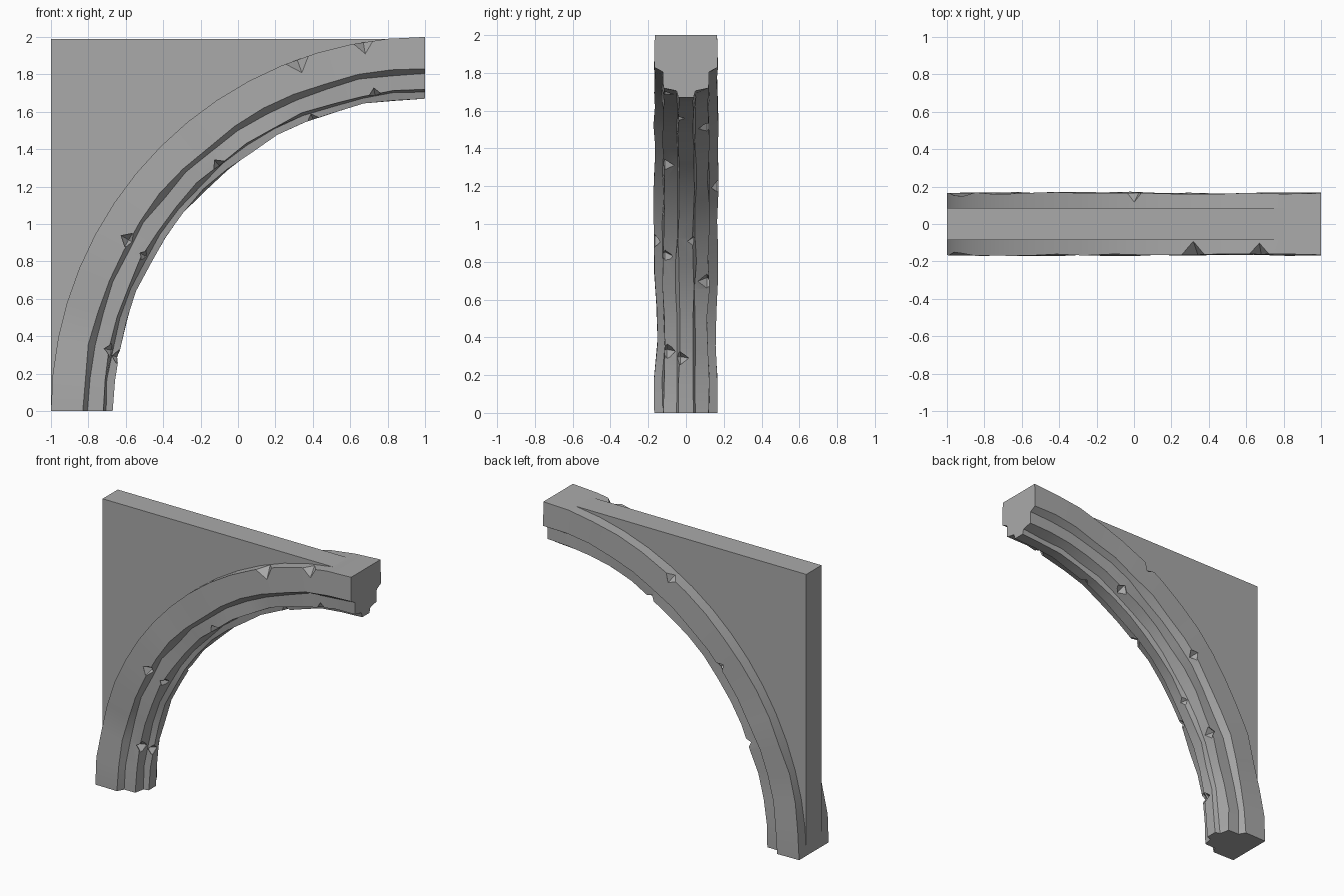
import bpy, bmesh, math, random
from mathutils import Vector

random.seed(4)
cube = bpy.data.objects.get("Cube")
if cube:
    bpy.data.objects.remove(cube, do_unlink=True)

stone = bpy.data.materials.new("grey stone")
stone.use_nodes = True
GREY = (0.4, 0.4, 0.4, 1)
stone.diffuse_color = GREY
stone.node_tree.nodes["Principled BSDF"].inputs["Base Color"].default_value = GREY


def arc_point(deg, r, y):
    """Point on the quarter arc: 0 is the foot, 90 the crown."""
    a = math.radians(deg)
    return Vector((1 - r * math.cos(a), y, r * math.sin(a)))


def make_object(name, bm):
    bmesh.ops.recalc_face_normals(bm, faces=bm.faces)
    mesh = bpy.data.meshes.new(name)
    bm.to_mesh(mesh)
    bm.free()
    mesh.materials.append(stone)
    ob = bpy.data.objects.new(name, mesh)
    bpy.context.collection.objects.link(ob)
    return ob


def select_only(ob):
    bpy.ops.object.select_all(action='DESELECT')
    ob.select_set(True)
    bpy.context.view_layer.objects.active = ob


# Moulded rib: stepped profile (radius, half width) swept along the arc
half = [(2.0, 0.165), (1.83, 0.168), (1.805, 0.122), (1.72, 0.12), (1.705, 0.05), (1.67, 0.04)]
profile = [(r, -w) for r, w in half] + [(r, w) for r, w in reversed(half)]
SEGMENTS = 16
bm = bmesh.new()
rings = []
for i in range(SEGMENTS + 1):
    deg = 90 * i / SEGMENTS
    inner = 0 < i < SEGMENTS
    worn = 0.93 if 10 < deg < 19 else 1.0
    ring = []
    for r, y in profile:
        # Hand-worn unevenness, leaving the outer curve true
        dr = random.uniform(-0.008, 0.008) if inner and r < 2 else 0
        dy = random.uniform(-0.006, 0.006) if inner else 0
        ring.append(bm.verts.new(arc_point(deg, r + dr, y * worn + dy)))
    rings.append(ring)
n = len(profile)
for a, b in zip(rings, rings[1:]):
    for j in range(n):
        bm.faces.new((a[j], a[(j + 1) % n], b[(j + 1) % n], b[j]))
bm.faces.new(rings[0])
bm.faces.new(rings[-1])
rib = make_object("arched_rib", bm)

# Chipped corners: (angle, radius, side position, size)
chips = [(70, 2.0, -0.165, 0.075), (80.5, 2.0, -0.165, 0.065), (60, 2.0, 0.165, 0.05),
         (30, 1.83, -0.165, 0.05), (11, 1.71, -0.1, 0.05), (29, 1.71, -0.11, 0.045),
         (50, 1.71, -0.11, 0.05), (81, 1.71, -0.11, 0.045), (10, 1.67, -0.03, 0.045),
         (24, 1.71, 0.11, 0.05), (41, 1.83, 0.165, 0.045), (62, 1.71, 0.11, 0.05),
         (33, 1.67, 0.04, 0.035), (69, 1.67, -0.04, 0.035)]
bm = bmesh.new()
for deg, r, y, size in chips:
    mid = arc_point(deg, r, y)
    a = math.radians(deg)
    axes = [Vector((math.sin(a), 0, math.cos(a))) * size * 0.9,
            Vector((-math.cos(a), 0, math.sin(a))) * size,
            Vector((0, 1, 0)) * size]
    pos = [bm.verts.new(mid + v) for v in axes]
    neg = [bm.verts.new(mid - v) for v in axes]
    for p in (pos[0], neg[0]):
        for q in (pos[1], neg[1]):
            for s in (pos[2], neg[2]):
                bm.faces.new((p, q, s))
# Each octahedron is an independent closed piece
cutter = make_object("chip_cutter", bm)
cutter.hide_render = True
mod = rib.modifiers.new("chips", 'BOOLEAN')
mod.operation = 'DIFFERENCE'
mod.solver = 'EXACT'
mod.object = cutter
select_only(rib)
bpy.ops.object.modifier_apply(modifier=mod.name)
bpy.data.objects.remove(cutter, do_unlink=True)
bpy.ops.object.shade_smooth_by_angle(angle=math.radians(25))

# Flat spandrel panel filling the corner above the rib
TOP, DEPTH = 1.99, 0.085
outline = [Vector((-1, 0, TOP))]
outline += [arc_point(84 * i / 24, 1.95, 0) for i in range(25)]
outline.append(Vector((0.81, 0, TOP)))
outline.insert(1, Vector((-1, 0, 0)))
bm = bmesh.new()
face = bm.faces.new([bm.verts.new(p - Vector((0, DEPTH, 0))) for p in outline])
ext = bmesh.ops.extrude_face_region(bm, geom=[face])
moved = [e for e in ext["geom"] if isinstance(e, bmesh.types.BMVert)]
bmesh.ops.translate(bm, verts=moved, vec=(0, 2 * DEPTH, 0))
make_object("spandrel_panel", bm)
